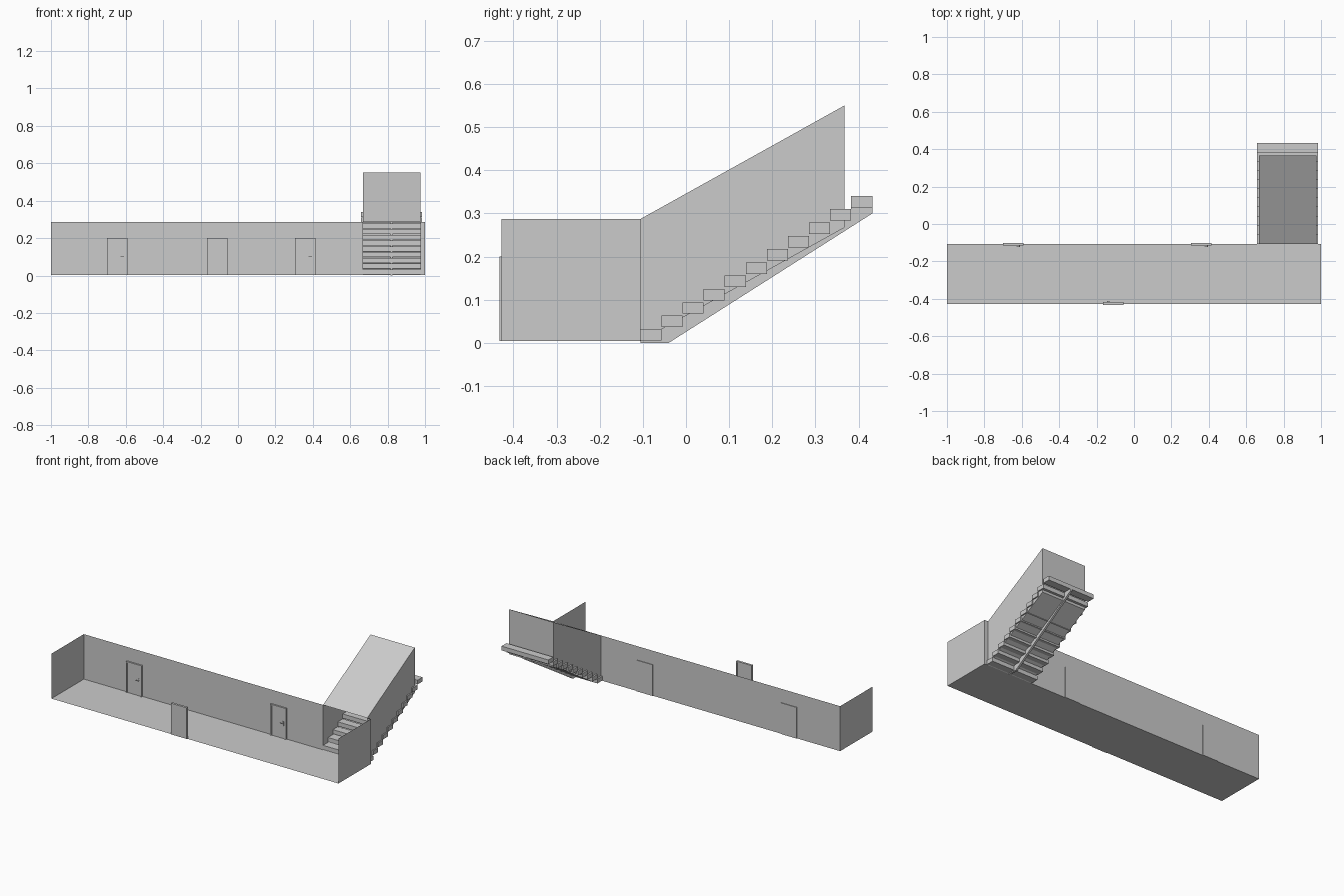
import bpy, math
from mathutils import Matrix

if "Cube" in bpy.data.objects:
    bpy.data.objects.remove(bpy.data.objects["Cube"])

Z0, Z1 = 0.004, 0.287          # corridor floor and wall top
YF, YB = -0.428, -0.106        # corridor front and back
SL, SR = 0.667, 0.975          # stairwell left and right
YE, RISE = 0.367, 0.263        # stairwell end and climb


def mesh_obj(name, verts, faces):
    me = bpy.data.meshes.new(name)
    me.from_pydata(verts, [], faces)
    me.update()
    ob = bpy.data.objects.new(name, me)
    bpy.context.collection.objects.link(ob)
    return ob


def sheets(name, quads):
    verts = [v for q in quads for v in q]
    return mesh_obj(name, verts, [range(4 * i, 4 * i + 4) for i in range(len(quads))])


def box(name, lo, hi):
    verts = [(x, y, z) for x in (lo[0], hi[0]) for y in (lo[1], hi[1]) for z in (lo[2], hi[2])]
    return mesh_obj(name, verts, [(0, 1, 3, 2), (4, 6, 7, 5), (0, 4, 5, 1),
                                  (2, 3, 7, 6), (0, 2, 6, 4), (1, 5, 7, 3)])


def prism_x(name, profile, x0, x1):
    n = len(profile)
    verts = [(x, y, z) for x in (x0, x1) for y, z in profile]
    sides = [(i, (i + 1) % n, (i + 1) % n + n, i + n) for i in range(n)]
    return mesh_obj(name, verts, [tuple(range(n))[::-1], tuple(range(n, 2 * n))] + sides)


def wall(x0, y0, x1, y1):
    return [(x0, y0, Z0), (x1, y1, Z0), (x1, y1, Z1), (x0, y0, Z1)]


# Corridor: thin floor and walls, open front and top, gap at the stairs
sheets("corridor_floor", [[(-1, YF, Z0), (1, YF, Z0), (1, YB, Z0), (-1, YB, Z0)]])
sheets("corridor_walls", [wall(-1, YF, -1, YB), wall(1, YB, 1, YF),
                          wall(-1, YB, SL, YB), wall(SR, YB, 1, YB)])

# Stairwell: sloping sleeve with closed far end
a, b, c, d = (SL, YB, Z0), (SR, YB, Z0), (SR, YB, Z1), (SL, YB, Z1)
e, f, g, h = [(p[0], YE, p[2] + RISE) for p in (a, b, c, d)]
sheets("stairwell", [[a, b, f, e], [b, c, g, f], [c, d, h, g], [d, a, e, h], [e, f, g, h]])

# Steps, slightly wider than the stairwell
N, RUN, STEP = 11, 0.0489, 0.0308
teeth = []
for i in range(N):
    y, z = YB + i * RUN, 0.006 + i * STEP
    box(f"step_{i + 1}", (0.657, y, z), (0.983, y + RUN, z + 0.0265))
    teeth += [(y, z), (y + RUN, z)]

# Central stringer with sawtooth top
prism_x("stair_stringer", [(YB, 0), (-0.04, 0), (0.432, 0.30)] + teeth[::-1], 0.815, 0.827)


# Doors: frame, recessed leaf and lever handle; local -y faces the room
def door(name, x, y, turn):
    w, t, top = 0.055, 0.008, 0.2
    m = Matrix.Translation((x, y, 0)) @ Matrix.Rotation(turn, 4, 'Z')
    parts = [
        box(name + "_jamb_left", (-w, -0.010, Z0), (-w + t, 0.004, top)),
        box(name + "_jamb_right", (w - t, -0.010, Z0), (w, 0.004, top)),
        box(name + "_lintel", (-w + t, -0.010, top - t), (w - t, 0.004, top)),
        box(name + "_leaf", (-w + t, -0.005, Z0), (w - t, 0.004, top - t)),
        box(name + "_handle_plate", (0.029, -0.007, 0.085), (0.037, -0.005, 0.112)),
        box(name + "_handle_stem", (0.031, -0.014, 0.099), (0.035, -0.007, 0.103)),
        box(name + "_handle_lever", (0.017, -0.016, 0.099), (0.035, -0.013, 0.103)),
    ]
    for p in parts:
        p.matrix_world = m


door("door_back_left", -0.645, YB, 0)
door("door_back_right", 0.36, YB, 0)
door("door_front", -0.11, YF, math.pi)
